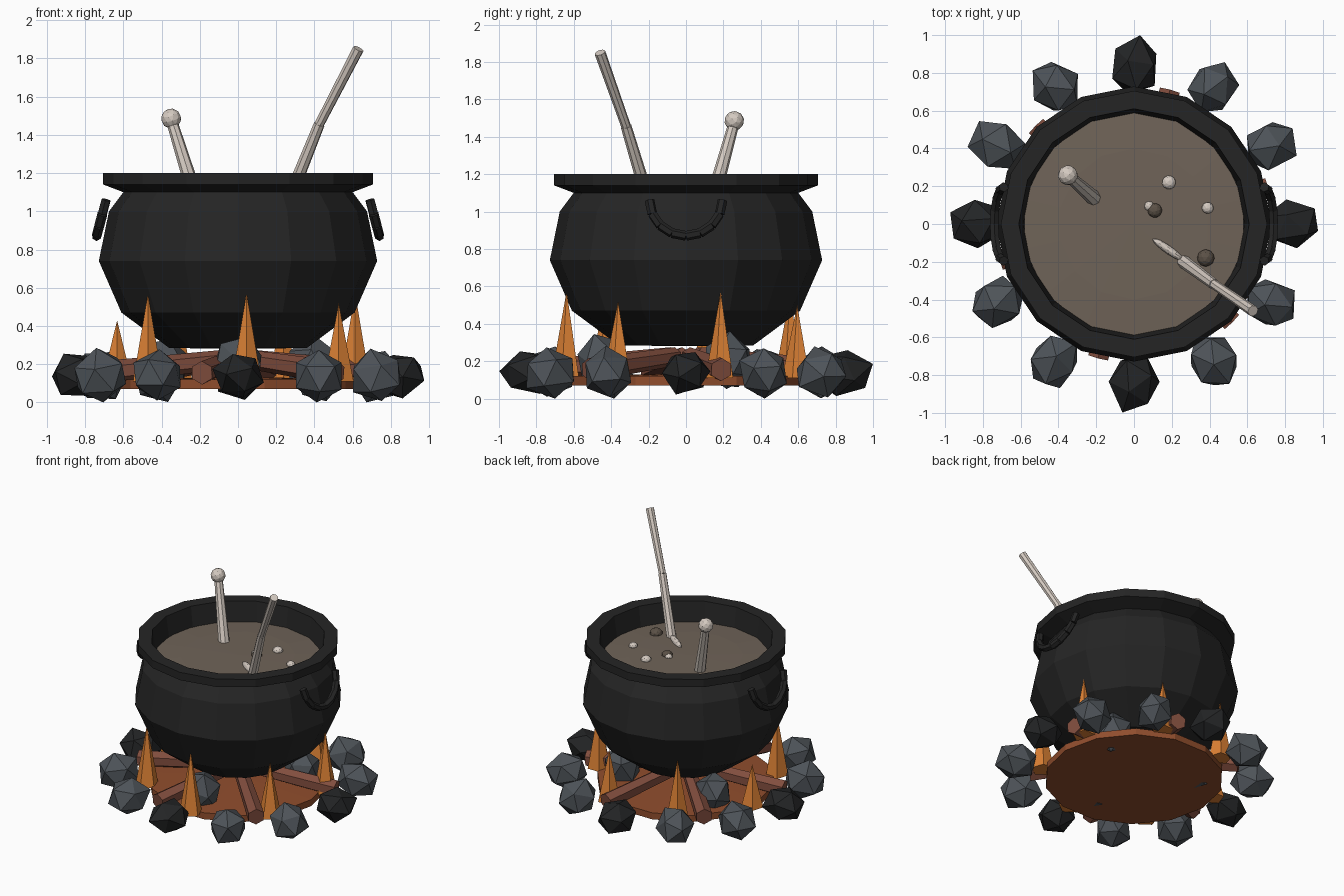
import bpy, bmesh, math, random
from mathutils import Vector, Matrix

if "Cube" in bpy.data.objects:
    bpy.data.objects.remove(bpy.data.objects["Cube"])

random.seed(4)

def mat(name, c):
    m = bpy.data.materials.new(name)
    m.diffuse_color = (*c, 1)
    m.use_nodes = True
    m.node_tree.nodes["Principled BSDF"].inputs["Base Color"].default_value = m.diffuse_color
    return m

IRON = mat("black_iron", (0.018, 0.018, 0.018))
SOUP = mat("brown_broth", (0.160, 0.126, 0.098))
BONE = mat("pale_bone", (0.66, 0.59, 0.53))
STONE = mat("grey_stone", (0.075, 0.086, 0.098))
COAL = mat("dark_stone", (0.017, 0.018, 0.019))
FLAME = mat("orange_flame", (0.72, 0.22, 0.035))
WOOD = mat("red_brown_wood", (0.22, 0.075, 0.048))
EMBER = mat("ember_bed", (0.28, 0.075, 0.026))
LUMP = mat("dark_broth_lump", (0.105, 0.082, 0.062))

def finish(name, bm, material):
    bmesh.ops.recalc_face_normals(bm, faces=bm.faces)
    me = bpy.data.meshes.new(name)
    bm.to_mesh(me)
    bm.free()
    me.materials.append(material)
    ob = bpy.data.objects.new(name, me)
    bpy.context.collection.objects.link(ob)
    return ob

def lathe(name, profile, sides, material, start=0.0):
    """Spin (radius, z) points round z; a zero radius gives a pole."""
    bm = bmesh.new()
    rings = []
    for r, z in profile:
        n = 1 if r == 0 else sides
        rings.append([bm.verts.new((r * math.cos(start + math.tau * i / sides),
                                    r * math.sin(start + math.tau * i / sides), z))
                      for i in range(n)])
    for a, b in zip(rings, rings[1:]):
        for i in range(sides):
            j = (i + 1) % sides
            quad = [a[i % len(a)], a[j % len(a)], b[j % len(b)], b[i % len(b)]]
            bm.faces.new(list(dict.fromkeys(quad)))
    ob = finish(name, bm, material)
    return ob

def rod(bm, p, q, r1, r2, sides):
    """Tapered prism from p to q."""
    p, q = Vector(p), Vector(q)
    d = q - p
    m = Matrix.Translation((p + q) / 2) @ d.to_track_quat('Z', 'Y').to_matrix().to_4x4()
    bmesh.ops.create_cone(bm, cap_ends=True, segments=sides, radius1=r1,
                          radius2=r2, depth=d.length, matrix=m)

def ball(bm, c, scale, turn=0.0, jitter=0.0, sub=1):
    m = Matrix.Translation(c) @ Matrix.Rotation(turn, 4, 'Z') @ Matrix.Diagonal((*scale, 1))
    spin = Matrix.Rotation(random.uniform(0, 6), 4, (random.random(), random.random(), 1))
    vs = bmesh.ops.create_icosphere(bm, subdivisions=sub, radius=1)['verts']
    for v in vs:
        v.co = m @ ((spin @ v.co) * (1 + random.uniform(-jitter, jitter)))

def polar(r, deg, z):
    a = math.radians(deg)
    return Vector((r * math.cos(a), r * math.sin(a), z))

# cauldron: belly, neck, flared rim and inner wall
lathe("cauldron", [(0, .28), (.36, .285), (.61, .47), (.728, .74), (.675, 1.0), (.60, 1.10),
                   (.705, 1.14), (.705, 1.20), (.61, 1.20), (.585, 1.03)], 16, IRON)

# broth surface, slightly domed
lathe("broth", [(.595, 1.05), (.40, 1.06), (0, 1.065)], 14, SOUP, math.pi / 2)

# hanging handles made of short iron links
for side, label in ((1, "right"), (-1, "left")):
    bm = bmesh.new()
    pts = []
    for i in range(9):
        a = math.pi * i / 8
        s = math.sin(a)
        pts.append(Vector((side * (.69 + .05 * s), -.195 * math.cos(a), 1.06 - .19 * s)))
    for p, q in zip(pts, pts[1:]):
        rod(bm, p, q, .026, .026, 6)
    finish(label + "_handle", bm, IRON)

# long bone spoon: two-part shaft and a bowl breaking the surface
bm = bmesh.new()
rod(bm, (.25, -.19, 1.02), (.425, -.32, 1.455), .036, .029, 8)
rod(bm, (.425, -.32, 1.455), (.63, -.46, 1.85), .026, .030, 8)
finish("spoon_shaft", bm, BONE)
bm = bmesh.new()
ball(bm, (.18, -.135, 1.065), (.10, .022, .03), math.radians(-35), sub=2)
finish("spoon_bowl", bm, BONE)

# knobbed bone
bm = bmesh.new()
rod(bm, (-.20, .125, 1.0), (-.34, .25, 1.45), .042, .030, 8)
ball(bm, (-.35, .258, 1.485), (.053, .053, .053), sub=2)
finish("knobbed_bone", bm, BONE)

# bits floating in the broth
bm = bmesh.new()
for x, y, r in ((.185, .22, .037), (.08, .095, .026), (.39, .085, .031)):
    ball(bm, (x, y, 1.065), (r, r, r * .8), sub=2)
finish("bone_bits", bm, BONE)
bm = bmesh.new()
for x, y, r in ((.11, .072, .039), (.38, -.18, .046)):
    ball(bm, (x, y, 1.065), (r, r, r * .8), sub=2)
finish("broth_lumps", bm, LUMP)

# bed of embers
lathe("ember_bed", [(0, .07), (.625, .07), (.625, .12), (0, .135)], 14, EMBER)

# ring of stones, every third one dark
for i in range(12):
    bm = bmesh.new()
    dark = i % 3 == 0
    ball(bm, polar(.835, i * 30, .14), (.157, .135, .125 if dark else .14),
         math.radians(i * 30), .07)
    for v in bm.verts:
        v.co.z = max(v.co.z, 0)
        r = v.co.xy.length
        if r > .985:
            v.co.xy *= .985 / r
    if dark:  # the dark stones reach the outer limit
        tip = max(bm.verts, key=lambda v: v.co.xy.length)
        k = (1.0 if i % 6 else .975) / tip.co.xy.length
        tip.co.xy *= k
    finish("ring_stone_%d" % (i + 1), bm, COAL if dark else STONE)

# three stones carrying the cauldron
for i in range(3):
    bm = bmesh.new()
    ball(bm, polar(.45, 30 + i * 120, .20), (.14, .14, .155), 0, .06)
    finish("support_stone_%d" % (i + 1), bm, STONE)

# radial logs leaning to the middle
for i in range(6):
    bm = bmesh.new()
    ang = 15 + i * 60
    rod(bm, polar(.73, ang, .155), polar(.08, ang, .225), .062, .050, 6)
    finish("log_%d" % (i + 1), bm, WOOD)

# flames
for i, top in enumerate((.575, .52, .575, .50, .56, .43, .57)):
    bm = bmesh.new()
    ang = -86 + i * 360 / 7
    rod(bm, polar(.64, ang, .11), polar(.64, ang, top), .082, 0, 5)
    bmesh.ops.remove_doubles(bm, verts=bm.verts, dist=1e-4)
    finish("flame_%d" % (i + 1), bm, FLAME)
